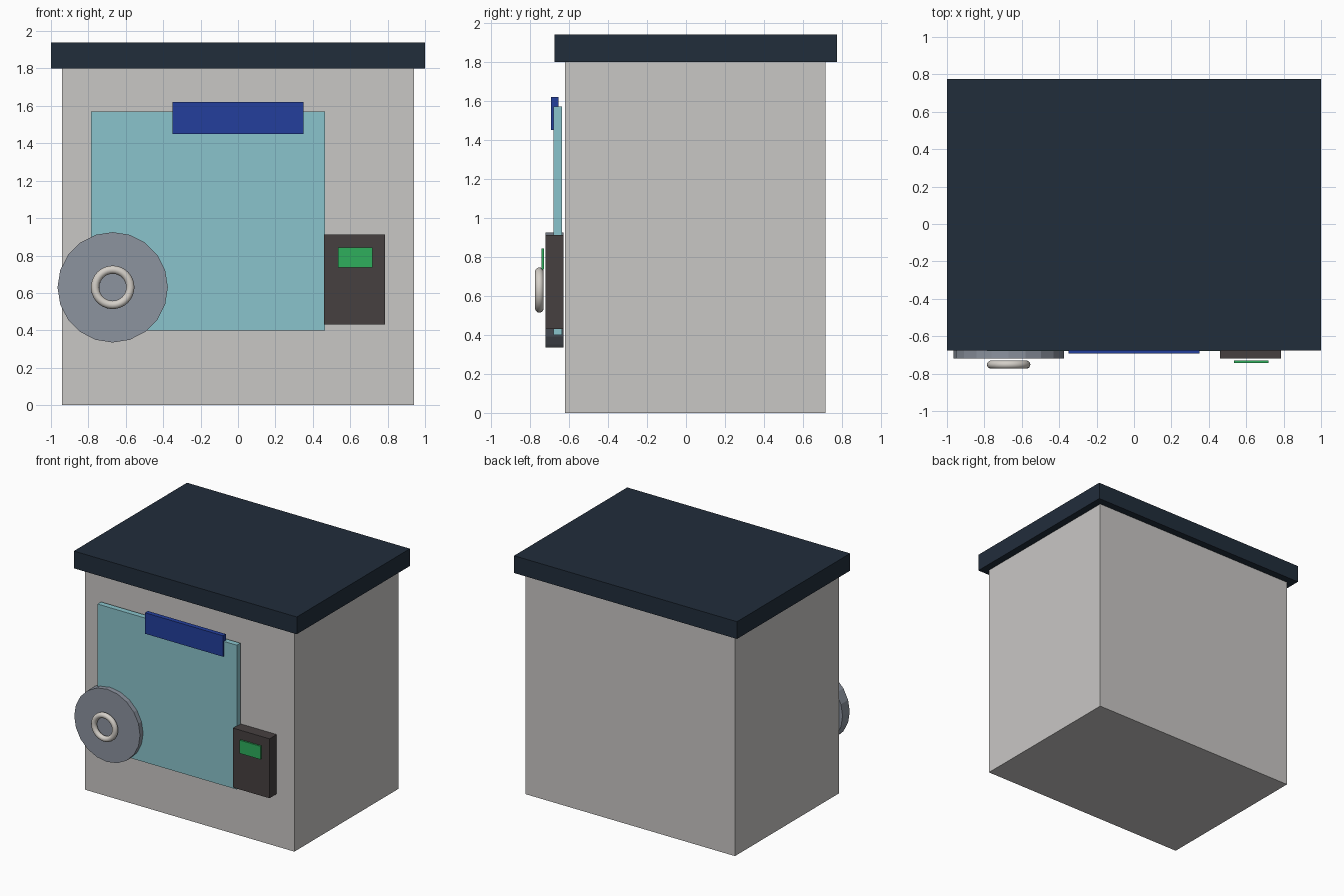
import bpy
import math

if "Cube" in bpy.data.objects:
    bpy.data.objects.remove(bpy.data.objects["Cube"])


def material(name, rgb):
    """Flat colour from 0-255 sRGB values."""
    m = bpy.data.materials.new(name)
    lin = [((c / 255 + 0.055) / 1.055) ** 2.4 for c in rgb]
    m.diffuse_color = (*lin, 1)
    m.use_nodes = True
    m.node_tree.nodes["Principled BSDF"].inputs["Base Color"].default_value = m.diffuse_color
    return m


def finish(name, mat):
    ob = bpy.context.object
    ob.name = name
    ob.data.materials.append(mat)
    return ob


def box(name, mat, x, y, z):
    """Box from (min, max) pairs on each axis."""
    spans = (x, y, z)
    bpy.ops.mesh.primitive_cube_add(size=1, location=[(a + b) / 2 for a, b in spans])
    ob = finish(name, mat)
    ob.scale = [b - a for a, b in spans]
    bpy.ops.object.transform_apply(location=False, rotation=False, scale=True)
    return ob


wall = material("warm grey wall", (201, 199, 197))
navy = material("dark navy", (33, 45, 59))
glass = material("pale teal glass", (138, 196, 204))
blue = material("royal blue", (35, 63, 156))
charcoal = material("charcoal", (70, 64, 64))
green = material("display green", (46, 175, 92))
steel = material("steel grey", (140, 147, 159))
silver = material("light silver", (212, 207, 200))

# Main housing and overhanging roof
box("body", wall, (-0.94, 0.94), (-0.62, 0.715), (0, 1.8))
box("roof", navy, (-1, 1), (-0.675, 0.775), (1.8, 1.94))

# Front window with its header sign
box("window", glass, (-0.785, 0.465), (-0.68, -0.635), (0.4, 1.57))
box("header_plate", blue, (-0.35, 0.35), (-0.692, -0.655), (1.45, 1.62))

# Control box with its display
box("control_box", charcoal, (0.46, 0.787), (-0.72, -0.628), (0.43, 0.912))
box("display", green, (0.535, 0.72), (-0.742, -0.729), (0.735, 0.842))

# Round dial with a ring in front of it
bpy.ops.mesh.primitive_cylinder_add(vertices=20, radius=0.295, depth=0.092,
                                    location=(-0.67, -0.674, 0.63),
                                    rotation=(math.pi / 2, 0, 0))
finish("dial", steel)
bpy.ops.mesh.primitive_torus_add(major_radius=0.094, minor_radius=0.022,
                                 major_segments=40, minor_segments=14,
                                 location=(-0.67, -0.752, 0.63),
                                 rotation=(math.pi / 2, 0, 0))
finish("dial_ring", silver)
bpy.ops.object.shade_smooth()
